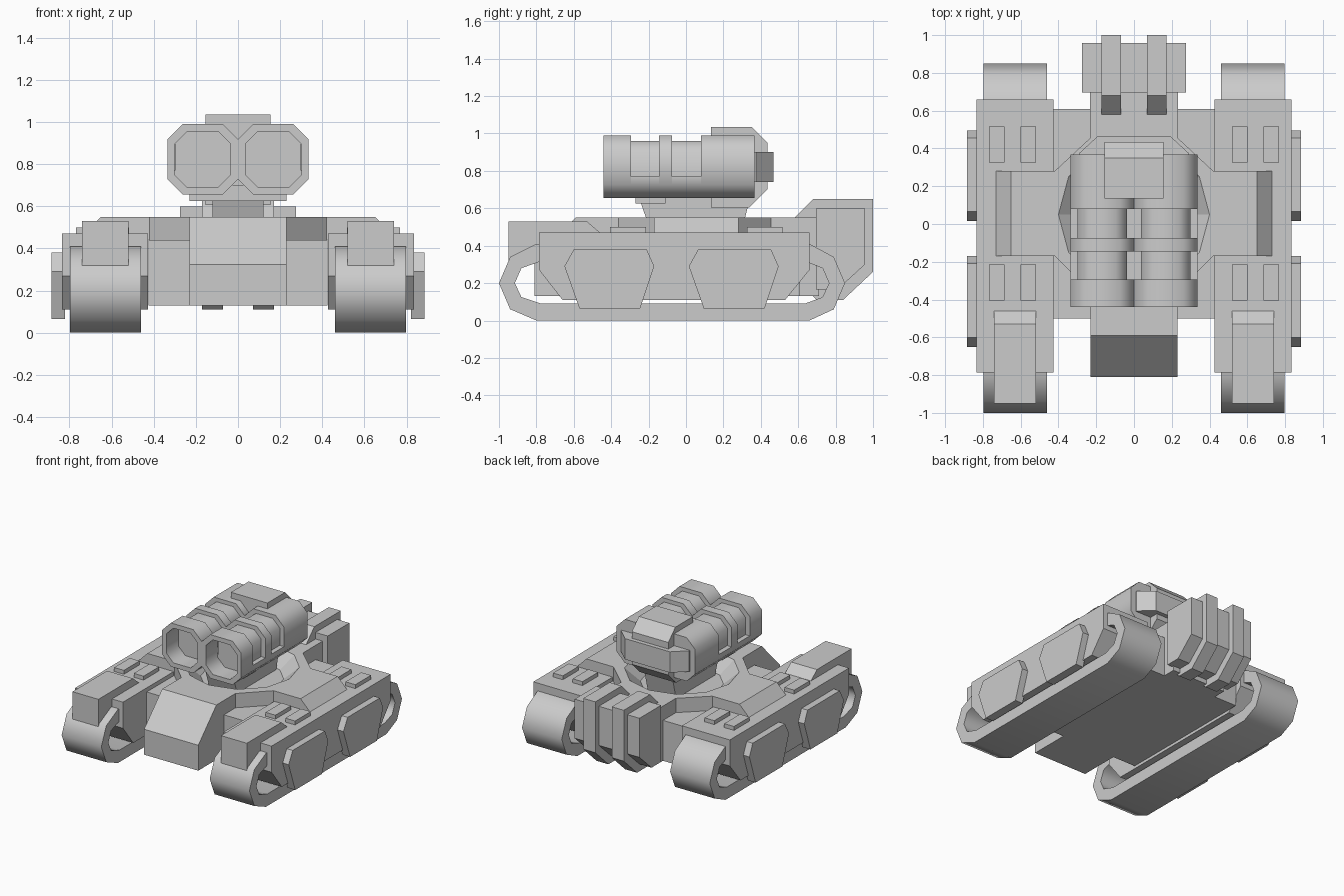
import bpy, bmesh, math

if "Cube" in bpy.data.objects:
    bpy.data.objects.remove(bpy.data.objects["Cube"])


def add_loft(bm, rings, closed=False):
    """Skin a sequence of equal-length point rings; cap the ends unless closed."""
    vr = [[bm.verts.new(p) for p in r] for r in rings]
    n, m = len(vr[0]), len(vr)
    faces = []
    for k in range(m if closed else m - 1):
        a, b = vr[k], vr[(k + 1) % m]
        for i in range(n):
            j = (i + 1) % n
            faces.append(bm.faces.new((a[i], a[j], b[j], b[i])))
    if not closed:
        faces += [bm.faces.new(vr[0]), bm.faces.new(vr[-1])]
    bmesh.ops.recalc_face_normals(bm, faces=faces)


def make(name, lofts, smooth=None):
    bm = bmesh.new()
    for rings, closed in lofts:
        add_loft(bm, rings, closed)
    me = bpy.data.meshes.new(name)
    bm.to_mesh(me)
    bm.free()
    ob = bpy.data.objects.new(name, me)
    bpy.context.collection.objects.link(ob)
    if smooth:
        bpy.ops.object.select_all(action='DESELECT')
        ob.select_set(True)
        bpy.context.view_layer.objects.active = ob
        bpy.ops.object.shade_smooth_by_angle(angle=math.radians(smooth))
    return ob


def at_x(pts, x):   # (y, z) profile placed at x
    return [(x, y, z) for y, z in pts]


def at_y(pts, y):   # (x, z) profile placed at y
    return [(x, y, z) for x, z in pts]


def at_z(pts, z):   # (x, y) outline placed at z
    return [(x, y, z) for x, y in pts]


def side_prism(name, pts, x0, x1):
    return make(name, [([at_x(pts, x0), at_x(pts, x1)], False)])


def box(name, x0, x1, y0, y1, z0, z1):
    return side_prism(name, [(y0, z0), (y1, z0), (y1, z1), (y0, z1)], x0, x1)


# Hull: lower tub, sloped nose, rear spine
box("hull_tub", -.425, .425, -.5, .61, .13, .44)
side_prism("hull_nose", [(-.81, .13), (-.81, .325), (-.59, .55), (-.36, .55), (-.36, .13)], -.23, .23)
box("hull_rear_spine", -.232, .232, .455, .71, .13, .55)

# Upper deck with sloped outer edges and a 12-sided turret pit
half = [(.23, -.36), (.42, -.17), (.65, -.17), (.65, .28), (.42, .28), (.23, .457)]
top = half + [(-x, y) for x, y in reversed(half)]
low = [(math.copysign(.76, x) if abs(x) > .6 else x, y) for x, y in top]
deck = make("upper_deck", [([at_z(low, .44), at_z(top, .55)], False)])


def ngon(n, r, cy):
    return [(r * math.cos(math.tau * i / n), cy + r * math.sin(math.tau * i / n)) for i in range(n)]


cutter = make("pit_cutter", [([at_z(ngon(12, .29, .05), .455), at_z(ngon(12, .40, .05), .55),
                               at_z(ngon(12, .40, .05), .65)], False)])
cutter.hide_render = True
mod = deck.modifiers.new("pit", 'BOOLEAN')
mod.operation, mod.object, mod.solver = 'DIFFERENCE', cutter, 'EXACT'
bpy.context.view_layer.objects.active = deck
bpy.ops.object.modifier_apply(modifier=mod.name)
bpy.data.objects.remove(cutter)

# Running gear, repeated on both sides
outer = [(-1, .2), (-.94, .06), (-.80, 0), (.66, 0), (.79, .06), (.85, .2),
         (.79, .34), (.66, .41), (-.80, .41), (-.94, .34)]
inner = [(-.915, .2), (-.88, .125), (-.78, .092), (.64, .092), (.73, .125), (.765, .2),
         (.73, .28), (.64, .315), (-.78, .315), (-.88, .28)]
body = [(-.785, .47), (-.785, .27), (-.66, .11), (.53, .11), (.66, .27), (.66, .47)]
plate = [(-.65, .29), (-.60, .38), (-.21, .38), (-.17, .29), (-.245, .065), (-.57, .065)]
pod = [(-.95, .32), (-.95, .53), (-.53, .53), (-.46, .47), (-.46, .32)]
for s, side in ((-1, "left"), (1, "right")):
    make(f"{side}_track", [([at_x(outer, s * .46), at_x(outer, s * .797),
                             at_x(inner, s * .797), at_x(inner, s * .46)], True)], 50)
    side_prism(f"{side}_fender_body", body, s * .427, s * .834)
    side_prism(f"{side}_front_pod", pod, s * .52, s * .74)
    for i, dy in enumerate((0, .665)):
        side_prism(f"{side}_armour_plate_{i}", [(y + dy, z) for y, z in plate], s * .82, s * .885)
    for i, y in enumerate((-.405, .325)):
        for j, x in enumerate((.518, .685)):
            box(f"{side}_fender_vent_{i}{j}", s * x, s * (x + .083), y, y + .19, .45, .50)

# Rear engine block with two upright fins
side_prism("engine_block", [(.695, .60), (.957, .60), (.957, .30), (.81, .165), (.695, .165)], -.275, .275)
fin = [(.58, .55), (.68, .65), (1, .65), (1, .26), (.84, .11), (.70, .11), (.60, .2)]
for s, side in ((-1, "left"), (1, "right")):
    side_prism(f"{side}_engine_fin", fin, s * .07, s * .172)

# Turret neck and cradle
side_prism("turret_neck", [(-.18, .45), (-.24, .625), (-.24, .70), (.33, .70), (.33, .605), (.29, .45)], -.12, .12)
box("barrel_cradle", -.23, .23, -.27, -.11, .625, .70)

# Twin octagonal barrels with notched sections
CZ, H, N = .823, .1675, .131


def mirrored(right, cx):
    pts = right + [(-x, z) for x, z in reversed(right)]
    return [(cx + x, CZ + z) for x, z in pts]


def octagon(h, c, cx):
    return mirrored([(h - c, -h), (h, c - h), (h, h - c), (h - c, h)], cx)


for s, side in ((-1, "left"), (1, "right")):
    cx = s * H
    full, bore = octagon(H, .073, cx), octagon(.133, .06, cx)
    notch = mirrored([(H - .073, -H), (H, .073 - H), (H, -.053), (N, -.053),
                      (N, .08), (N - .06, N + .007)], cx)
    parts = [([at_y(full, -.44), at_y(full, -.295), at_y(bore, -.295), at_y(bore, -.44)], True)]
    for prof, y0, y1 in ((notch, -.295, -.145), (full, -.145, -.075), (notch, -.075, .08), (full, .08, .367)):
        parts.append(([at_y(prof, y0), at_y(prof, y1)], False))
    make(f"{side}_barrel", parts, 46)

# Breech housing and rear bumper behind the barrels
side_prism("breech_housing", [(.135, 1.035), (.35, 1.035), (.435, .95), (.435, .70), (.34, .605), (.135, .605)],
           -.155, .155)
bumper = [(-.29, .34), (-.29, .375), (-.19, .467), (.19, .467), (.29, .375), (.29, .34)]
make("breech_bumper", [([at_z(bumper, .74), at_z(bumper, .90)], False)])
